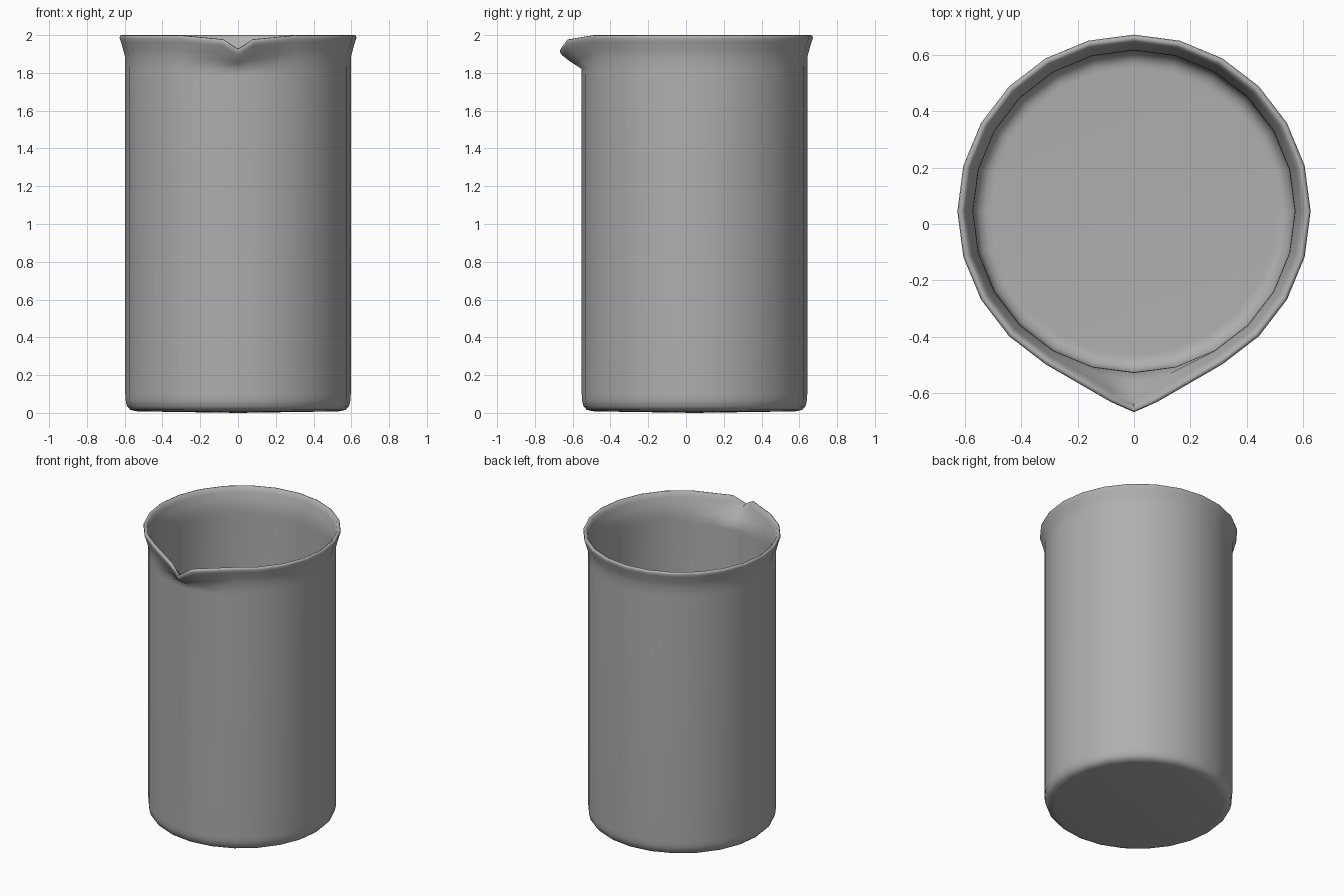
import bpy, bmesh, math

if "Cube" in bpy.data.objects:
    bpy.data.objects.remove(bpy.data.objects["Cube"])

SIDES = 24
CY = 0.045  # body axis, shifted back to leave room for the spout

# Wall profile: radius, height, how strongly the ring follows the spout
PROFILE = [
    (0.53, 0.008, 0), (0.545, 0.01, 0), (0.57, 0.016, 0), (0.588, 0.035, 0),
    (0.596, 0.07, 0), (0.597, 0.1, 0),
    (0.597, 1.79, 0), (0.597, 1.825, 0.03), (0.598, 1.885, 0.5), (0.607, 1.92, 0.72),
    (0.62, 1.965, 0.97), (0.627, 1.985, 1), (0.624, 1.997, 1), (0.614, 2.0, 1),
    (0.604, 1.994, 1), (0.594, 1.965, 0.9), (0.581, 1.92, 0.65), (0.572, 1.88, 0.4),
    (0.571, 1.825, 0.02), (0.571, 1.79, 0),
    (0.571, 0.1, 0), (0.569, 0.075, 0), (0.555, 0.045, 0), (0.53, 0.033, 0), (0.51, 0.032, 0),
]
# Spout displacement of the front column and its two neighbours
SPOUT = {0: (0, -0.086, -0.072), 1: (-0.08, -0.071, -0.022), -1: (0.08, -0.071, -0.022)}

bm = bmesh.new()


def ring(radius, z, weight):
    verts = []
    for i in range(SIDES):
        k = i if i <= SIDES // 2 else i - SIDES
        a = -math.pi / 2 + 2 * math.pi * i / SIDES
        dx, dy, dz = SPOUT.get(k, (0, 0, 0))
        verts.append(bm.verts.new((radius * math.cos(a) + weight * dx,
                                   CY + radius * math.sin(a) + weight * dy,
                                   z + weight * dz)))
    return verts


# Outer wall, rolled rim and inner wall
rings = [ring(*p) for p in PROFILE]
for lower, upper in zip(rings, rings[1:]):
    for i in range(SIDES):
        j = (i + 1) % SIDES
        bm.faces.new((lower[i], lower[j], upper[j], upper[i]))

# Underside (slightly domed down to the ground) and inside floor
base = bm.verts.new((0, CY, 0))
for i in range(SIDES):
    bm.faces.new((rings[0][(i + 1) % SIDES], rings[0][i], base))
bm.faces.new(rings[-1])
bmesh.ops.recalc_face_normals(bm, faces=bm.faces)

mesh = bpy.data.meshes.new("beaker")
bm.to_mesh(mesh)
bm.free()
beaker = bpy.data.objects.new("beaker", mesh)
bpy.context.collection.objects.link(beaker)

# Dark grey colour
grey = bpy.data.materials.new("dark_grey")
grey.diffuse_color = (0.43, 0.43, 0.43, 1)
grey.use_nodes = True
grey.node_tree.nodes["Principled BSDF"].inputs["Base Color"].default_value = grey.diffuse_color
mesh.materials.append(grey)

# Smooth shading
bpy.context.view_layer.objects.active = beaker
beaker.select_set(True)
bpy.ops.object.shade_smooth_by_angle(angle=math.radians(60))
